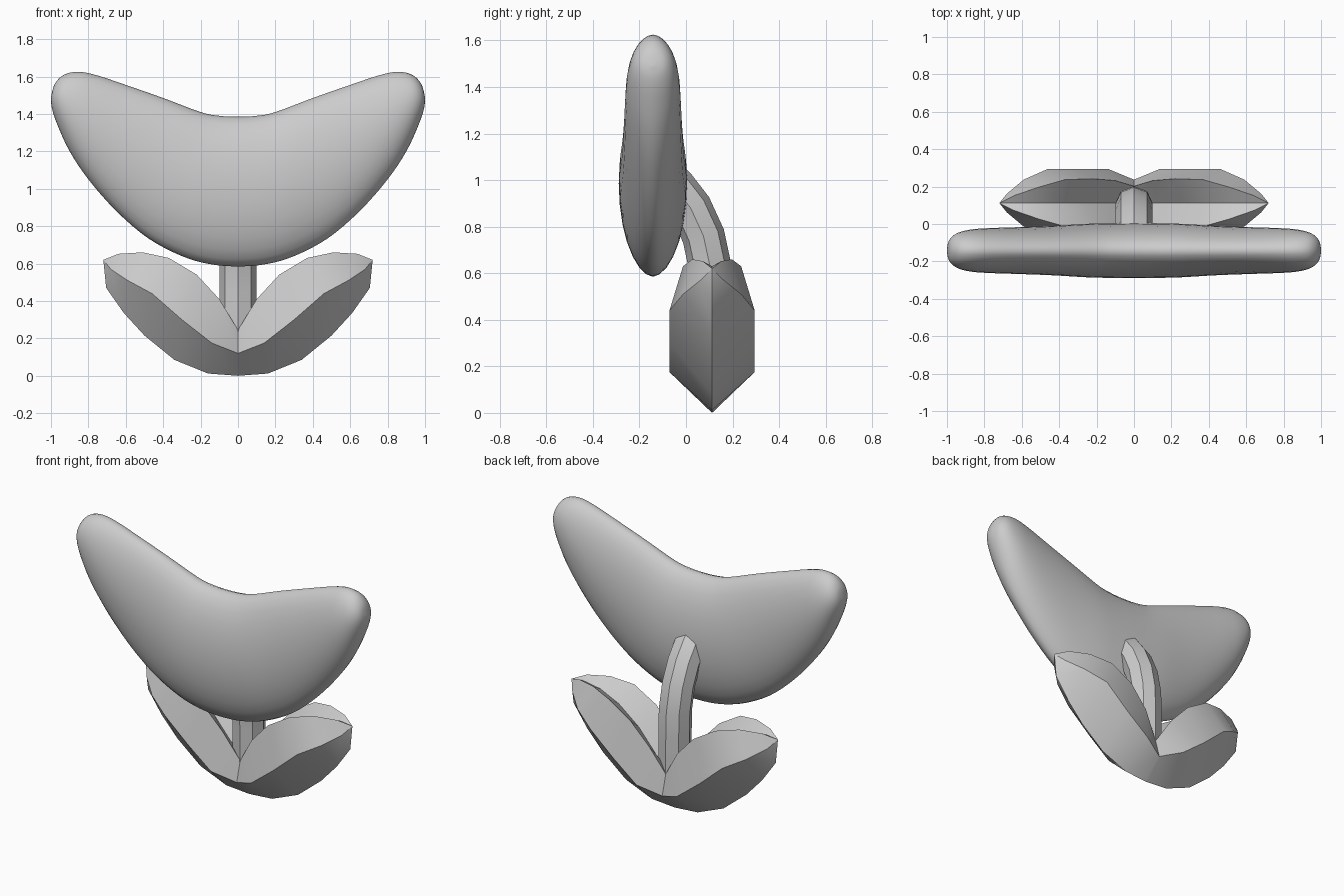
import bpy, bmesh, math
from mathutils import Vector

if "Cube" in bpy.data.objects:
    bpy.data.objects.remove(bpy.data.objects["Cube"])


def loft(name, rings, smooth_angle, tip_a=None, tip_b=None, cap=False):
    """Skin closed rings of points, optionally closing each end with a point."""
    bm = bmesh.new()
    rows = [[bm.verts.new(p) for p in ring] for ring in rings]
    n = len(rows[0])
    for a, b in zip(rows, rows[1:]):
        for i in range(n):
            j = (i + 1) % n
            bm.faces.new((a[i], a[j], b[j], b[i]))
    for tip, row in ((tip_a, rows[0]), (tip_b, rows[-1])):
        if tip is not None:
            v = bm.verts.new(tip)
            for i in range(n):
                bm.faces.new((v, row[i], row[(i + 1) % n]))
        elif cap:
            bm.faces.new(row)
    bmesh.ops.recalc_face_normals(bm, faces=bm.faces)
    mesh = bpy.data.meshes.new(name)
    bm.to_mesh(mesh)
    bm.free()
    ob = bpy.data.objects.new(name, mesh)
    bpy.context.collection.objects.link(ob)
    bpy.ops.object.select_all(action='DESELECT')
    ob.select_set(True)
    bpy.context.view_layer.objects.active = ob
    bpy.ops.object.shade_smooth_by_angle(angle=math.radians(smooth_angle))
    return ob


def spline(pts, steps):
    """Catmull-Rom samples through tuples of any length."""
    out = []
    for i in range(len(pts) - 1):
        p0, p1 = pts[max(i - 1, 0)], pts[i]
        p2, p3 = pts[i + 1], pts[min(i + 2, len(pts) - 1)]
        for s in range(steps):
            t = s / steps
            out.append(tuple(0.5 * (2 * b + (c - a) * t + (2 * a - 5 * b + 4 * c - d) * t * t
                                    + (3 * b - a - 3 * c + d) * t ** 3)
                             for a, b, c, d in zip(p0, p1, p2, p3)))
    out.append(tuple(pts[-1]))
    return out


# Flower head: upper x, z, lower x, z, half depth, from middle to right tip
half = [(0, 1.385, 0, .585, .147), (.1, 1.39, .15, .597, .146), (.2, 1.41, .3, .64, .143),
        (.4, 1.485, .48, .735, .132), (.6, 1.555, .65, .88, .125), (.75, 1.605, .8, 1.05, .12),
        (.85, 1.625, .9, 1.2, .112), (.93, 1.61, .965, 1.34, .092),
        (.98, 1.56, .995, 1.43, .055), (1.0, 1.49, 1.0, 1.485, .004)]
mirrored = [(-a, b, -c, d, t) for a, b, c, d, t in half[:0:-1]]
rings = []
for ux, uz, lx, lz, t in spline(mirrored + half, 4):
    ring = []
    for k in range(28):
        a = 2 * math.pi * k / 28
        w = (1 + math.cos(a)) / 2
        y = math.copysign(abs(math.sin(a)) ** 1.1, math.sin(a)) * t
        ring.append((lx + (ux - lx) * w, -.142 + y, lz + (uz - lz) * w))
    rings.append(ring)
loft("flower_head", rings, 60, cap=True)

# Stem: octagonal tube bending forward into the head
path = [(.11, .12), (.11, .45), (.105, .62), (.075, .76), (.02, .88), (-.05, .97), (-.12, 1.03)]
rings = []
for i, (y, z) in enumerate(path):
    a, b = path[max(i - 1, 0)], path[min(i + 1, len(path) - 1)]
    t = Vector((0, b[0] - a[0], b[1] - a[1])).normalized()
    side = Vector((1, 0, 0))
    out = t.cross(side)
    rings.append([Vector((0, y, z)) + .1 * (side * math.cos(k * math.pi / 4)
                  + out * .92 * math.sin(k * math.pi / 4)) for k in range(8)])
loft("stem", rings, 25, cap=True)

# Leaves: keel x, z; side x, z, half width; ridge x, z, half width; groove x, z
stations = [(0, 0, 0, .12, .125, 0, .245, .09, 0, .2),
            (.16, .012, .14, .175, .183, .1, .41, .12, .13, .3),
            (.34, .085, .3, .3, .183, .22, .54, .13, .25, .44),
            (.5, .215, .46, .44, .183, .37, .63, .125, .39, .55),
            (.61, .335, .59, .51, .125, .51, .66, .085, .52, .61),
            (.705, .47, .68, .57, .05, .64, .652, .04, .64, .63)]
for name, s in (("left_leaf", -1), ("right_leaf", 1)):
    rings = []
    for kx, kz, mx, mz, mw, rx, rz, rw, gx, gz in stations:
        rings.append([(s * kx, .112, kz), (s * mx, .112 - mw, mz), (s * rx, .112 - rw, rz),
                      (s * gx, .112, gz), (s * rx, .112 + rw, rz), (s * mx, .112 + mw, mz)])
    loft(name, rings, 25, tip_b=(s * .72, .112, .62))
